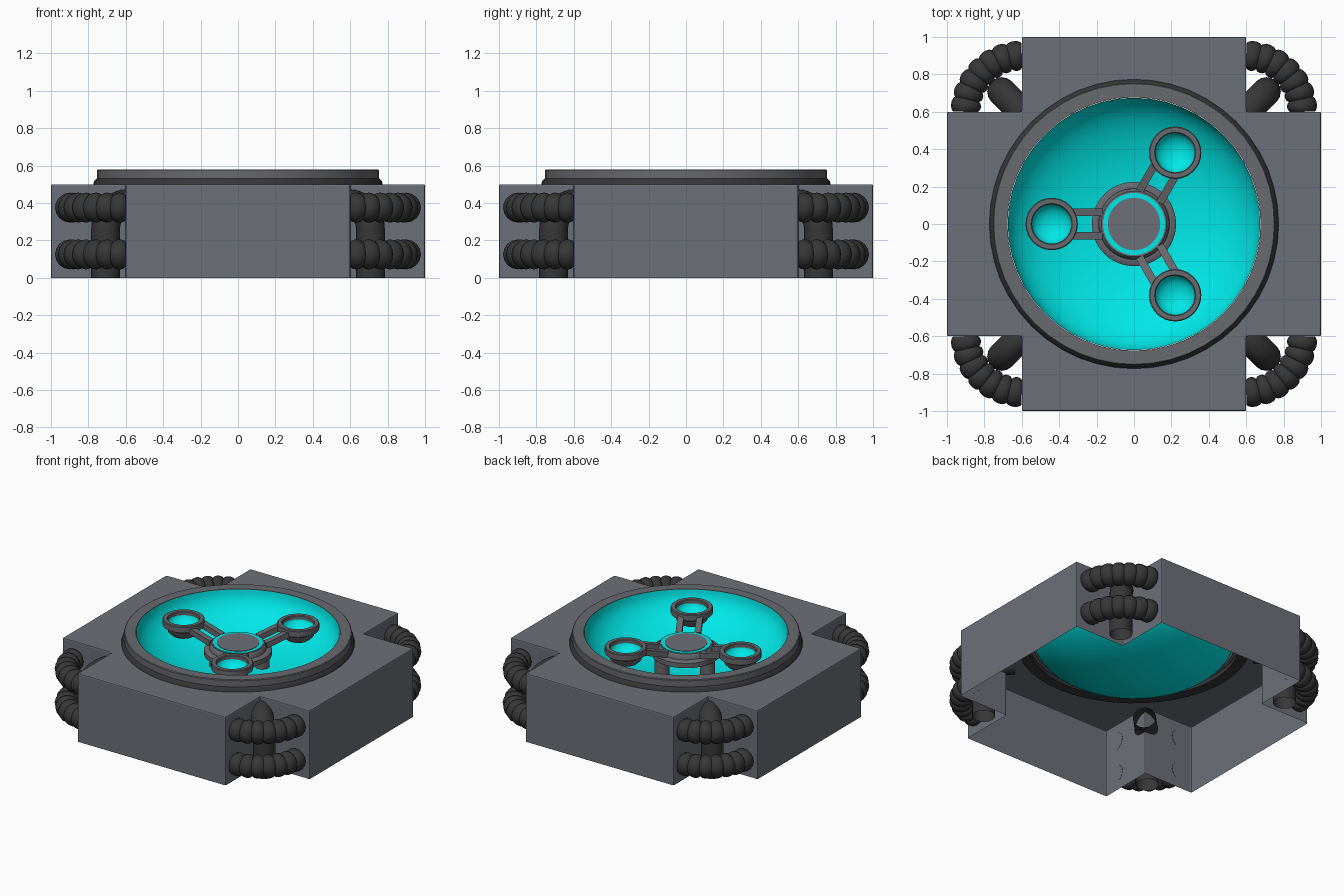
import bpy, bmesh
from math import sin, cos, pi, radians
from mathutils import Vector, Matrix

cube = bpy.data.objects.get("Cube")
if cube:
    bpy.data.objects.remove(cube, do_unlink=True)


def material(name, r, g, b):
    m = bpy.data.materials.new(name)
    m.use_nodes = True
    m.diffuse_color = (r, g, b, 1)
    node = next(n for n in m.node_tree.nodes if n.type == 'BSDF_PRINCIPLED')
    node.inputs["Base Color"].default_value = (r, g, b, 1)
    return m


GREY = material("body_grey", .155, .16, .188)
TRIM = material("trim_grey", .14, .142, .156)
DARK = material("dark_rubber", .038, .038, .038)
CYAN = material("cyan", 0, .82, .82)


def finish(bm, name, mat, angle=35, flip=False):
    """Turn a bmesh into a named, shaded object."""
    bmesh.ops.recalc_face_normals(bm, faces=bm.faces)
    if flip:
        bmesh.ops.reverse_faces(bm, faces=bm.faces)
    me = bpy.data.meshes.new(name)
    bm.to_mesh(me)
    bm.free()
    me.materials.append(mat)
    ob = bpy.data.objects.new(name, me)
    bpy.context.collection.objects.link(ob)
    bpy.ops.object.select_all(action='DESELECT')
    ob.select_set(True)
    bpy.context.view_layer.objects.active = ob
    bpy.ops.object.shade_smooth_by_angle(angle=radians(angle))
    return ob


def lathe(name, profile, mat, at=(0, 0), steps=48, closed=False, flip=False):
    """Spin a (radius, height) profile around a vertical axis."""
    bm = bmesh.new()
    vs = [bm.verts.new((r, 0, z)) for r, z in profile]
    pairs = list(zip(vs, vs[1:])) + ([(vs[-1], vs[0])] if closed else [])
    es = [bm.edges.new(p) for p in pairs]
    bmesh.ops.spin(bm, geom=vs + es, cent=(0, 0, 0), axis=(0, 0, 1),
                   angle=2 * pi, steps=steps, use_merge=True)
    bmesh.ops.remove_doubles(bm, verts=bm.verts, dist=1e-4)
    bmesh.ops.translate(bm, verts=bm.verts, vec=(*at, 0))
    return finish(bm, name, mat, flip=flip)


def sweep(name, path, radii, mat, sides=16, angle=40):
    """Tube along a planar list of points with a radius at each point."""
    bm = bmesh.new()
    rings = []
    for i, p in enumerate(path):
        t = (path[min(i + 1, len(path) - 1)] - path[max(i - 1, 0)]).normalized()
        side = (path[1] - path[0]).cross(path[-1] - path[0]).normalized()
        up = t.cross(side)
        rings.append([bm.verts.new(p + radii[i] * (side * cos(a) + up * sin(a)))
                      for a in (2 * pi * k / sides for k in range(sides))])
    for a, b in zip(rings, rings[1:]):
        for k in range(sides):
            n = (k + 1) % sides
            bm.faces.new((a[k], a[n], b[n], b[k]))
    return finish(bm, name, mat, angle)


def bowl_curve(radius, depth, top, n=16):
    return [(radius * cos(a), top - depth * sin(a))
            for a in (pi / 2 * i / n for i in range(n + 1))]


# Cross-shaped shell, open underneath, with a round hole in the top
bm = bmesh.new()
W, L, H = .6, 1.0, .5
quarter = [(L, -W), (L, W), (W, W)]
outline = []
for q in range(4):
    turn = Matrix.Rotation(q * pi / 2, 3, 'Z')
    outline += [turn @ Vector((x, y, 0)) for x, y in quarter]
low = [bm.verts.new(p) for p in outline]
high = [bm.verts.new(p + Vector((0, 0, H))) for p in outline]
n = len(low)
for i in range(n):
    j = (i + 1) % n
    bm.faces.new((low[i], low[j], high[j], high[i]))
rim = [bm.edges.get((high[i], high[(i + 1) % n])) for i in range(n)]
soft = rim + [bm.edges.get((a, b)) for a, b in zip(low, high)]
hole = [bm.verts.new((.74 * cos(a), .74 * sin(a), H))
        for a in (2 * pi * k / 48 for k in range(48))]
inner = [bm.edges.new((hole[k], hole[(k + 1) % 48])) for k in range(48)]
bmesh.ops.triangle_fill(bm, edges=rim + inner, use_beauty=True)
bmesh.ops.recalc_face_normals(bm, faces=bm.faces)
bmesh.ops.bevel(bm, geom=soft, offset=.008, offset_type='OFFSET', segments=2,
                profile=.5, affect='EDGES', clamp_overlap=True)
finish(bm, "shell", GREY, angle=18)

# Collar around the dish
lathe("dish_collar_base", [(.70, .495), (.775, .495), (.77, .515), (.755, .53),
                           (.70, .53)], DARK, closed=True)
lathe("dish_collar", [(.677, .525), (.755, .525), (.755, .575), (.75, .58),
                      (.677, .58)], TRIM, closed=True)
# Dish
lathe("dish", bowl_curve(.675, .31, .578), CYAN, flip=True)

# Central hub on three stout legs
lathe("hub_disc", [(0, .41), (.2, .41), (.225, .42), (.225, .455), (.21, .465),
                   (.19, .465), (.185, .49), (.175, .5), (0, .5)], TRIM)
lathe("hub_glow_ring", [(.14, .498), (.166, .498), (.166, .503), (.14, .503)],
      CYAN, closed=True)
lathe("hub_cap", [(0, .495), (.14, .495), (.14, .506), (0, .506)], GREY)

# Three arms, each with a leg, two bars and a cup
for k in range(3):
    a = pi + k * 2 * pi / 3
    turn = Matrix.Rotation(a, 4, 'Z')
    spot = (.44 * cos(a), .44 * sin(a))
    lathe("hub_leg", [(0, .295), (.05, .295), (.05, .415), (0, .415)], TRIM,
          at=(.175 * cos(a), .175 * sin(a)), steps=16)
    lathe("cup_ring", [(.105, .50), (.14, .52), (.14, .56), (.135, .565),
                       (.11, .565), (.105, .56)], TRIM, at=spot, steps=32, closed=True)
    lathe("cup_base", [(0, .45), (.08, .45), (.105, .475), (.115, .525)], TRIM,
          at=spot, steps=32)
    lathe("cup_lining", bowl_curve(.107, .07, .55, 8), CYAN, at=spot, steps=32,
          flip=True)
    for s in (-1, 1):
        bm = bmesh.new()
        bmesh.ops.create_cube(bm, size=1, matrix=turn
                              @ Matrix.Translation((.255, s * .063, .505))
                              @ Matrix.Rotation(radians(-16), 4, 'Y')
                              @ Matrix.Diagonal((.17, .042, .04, 1)))
        finish(bm, "arm_bar", TRIM)

# Corner pipes and ribbed cables
RIBS, SUB = 7, 8
for q in range(4):
    turn = Matrix.Rotation(q * pi / 2, 3, 'Z')
    diag = turn @ Vector((1, 1, 0))
    path = [diag * .708]
    for i in range(9):
        b = pi / 2 * i / 8
        path.append(diag * (.708 - .11 * (1 - cos(b)))
                    + Vector((0, 0, .26 + .135 * sin(b))))
    path.append(diag * .56 + Vector((0, 0, .395)))
    sweep("corner_pipe", path, [.077] * len(path), DARK)
    for z in (.125, .375):
        path, radii = [], []
        for i in range(RIBS * SUB + 1):
            b = pi / 2 * i / (RIBS * SUB)
            path.append(turn @ Vector((.6 + .3 * cos(b), .6 + .3 * sin(b), z)))
            radii.append(.066 + .014 * sin(pi * (i % SUB) / SUB) ** .6)
        sweep("ribbed_cable", path, radii, DARK, angle=45)
